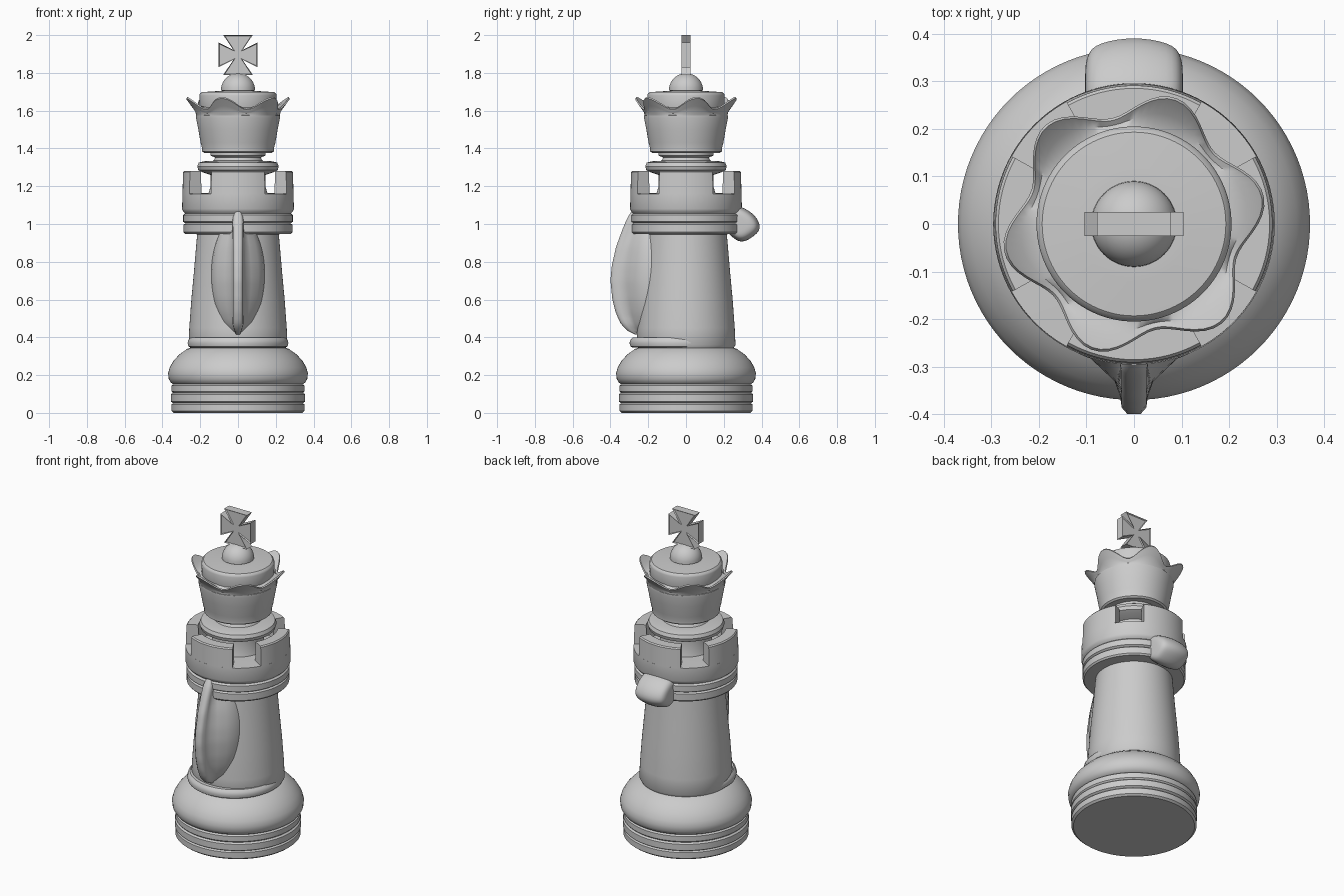
import bpy, bmesh
from math import sin, cos, pi, radians, sqrt

if "Cube" in bpy.data.objects:
    bpy.data.objects.remove(bpy.data.objects["Cube"])

N = 96


def finish(name, bm, angle=35):
    bmesh.ops.recalc_face_normals(bm, faces=bm.faces[:])
    me = bpy.data.meshes.new(name)
    bm.to_mesh(me)
    bm.free()
    ob = bpy.data.objects.new(name, me)
    bpy.context.collection.objects.link(ob)
    bpy.ops.object.select_all(action='DESELECT')
    ob.select_set(True)
    bpy.context.view_layer.objects.active = ob
    bpy.ops.object.shade_smooth_by_angle(angle=radians(angle))
    return ob


def loft(name, rings, angle=35):
    """Bridge closed rings of points and cap both ends."""
    bm = bmesh.new()
    vs = [[bm.verts.new(p) for p in ring] for ring in rings]
    n = len(rings[0])
    for a, b in zip(vs, vs[1:]):
        for i in range(n):
            j = (i + 1) % n
            bm.faces.new((a[i], a[j], b[j], b[i]))
    bm.faces.new(vs[0])
    bm.faces.new(vs[-1])
    return finish(name, bm, angle)


def turned(name, profile, y=0):
    return loft(name, [[(r * cos(2 * pi * i / N), y + r * sin(2 * pi * i / N), z)
                        for i in range(N)] for r, z in profile])


def lerp(table, z):
    for (a, u), (b, v) in zip(table, table[1:]):
        if z <= b:
            return u + (v - u) * (z - a) / (b - a)
    return table[-1][1]


# Stepped base with rounded shoulder
turned("base", [(.34, 0), (.352, .01), (.352, .045), (.343, .052), (.355, .06), (.355, .098),
                (.345, .106), (.352, .114), (.352, .145), (.342, .152), (.355, .16), (.367, .18),
                (.37, .21), (.362, .24), (.342, .275), (.31, .31), (.27, .338), (.24, .35)])
# Ring at foot of the tower, shifted to the front
turned("foot_ring", [(.25, .345), (.262, .352), (.267, .37), (.262, .388), (.25, .4)], -.032)
# Tapered tower
turned("tower", [(.25, .34), (.262, .36), (.258, .45), (.247, .6), (.233, .75), (.222, .88), (.214, .97)])
# Banded collar and battlement floor
turned("collar", [(.2, .945), (.28, .948), (.288, .957), (.288, .997), (.278, 1.004), (.29, 1.012),
                  (.29, 1.047), (.28, 1.056), (.29, 1.066), (.296, 1.08), (.294, 1.16), (.14, 1.165)])

# Four battlements
for k in range(4):
    rings = []
    for i in range(17):
        a = k * pi / 2 + radians(-29 + 58 * i / 16)
        rings.append([(r * cos(a), r * sin(a), z)
                      for r, z in ((.22, 1.15), (.294, 1.15), (.291, 1.274), (.285, 1.281), (.225, 1.281))])
    loft("battlement_%d" % (k + 1), rings)

# Neck with ring between tower and crown
turned("neck", [(.16, 1.15), (.145, 1.2), (.145, 1.26), (.19, 1.275), (.21, 1.285), (.216, 1.305),
                (.208, 1.325), (.18, 1.332), (.13, 1.335), (.12, 1.352), (.145, 1.362), (.145, 1.39)])
# Crown bowl
turned("crown_bowl", [(.13, 1.375), (.18, 1.377), (.19, 1.385), (.19, 1.4), (.198, 1.43),
                      (.21, 1.5), (.222, 1.56), (.222, 1.575), (.2, 1.58)])
# Flared rim with six points
rim = []
for r0, z0, dr, dz in ((.2, 1.565, 0, 0), (.22, 1.568, 0, 0), (.222, 1.59, .006, .006),
                       (.234, 1.607, .014, .018), (.253, 1.635, .026, .03),
                       (.248, 1.641, .026, .031), (.226, 1.622, .014, .018), (.2, 1.62, 0, 0)):
    ring = []
    for i in range(N):
        a = 2 * pi * i / N
        w = cos(6 * (a - radians(12)))
        ring.append(((r0 + dr * w) * cos(a), (r0 + dr * w) * sin(a), z0 + dz * w))
    rim.append(ring)
loft("crown_rim", rim, 50)
# Lid and dome
turned("lid", [(.19, 1.57), (.203, 1.6), (.205, 1.68), (.202, 1.69), (.193, 1.698), (.12, 1.703),
               (.1, 1.704)])
turned("dome", [(.075, 1.7), (.09, 1.708)] +
       [(.09 * cos(i * pi / 20), 1.71 + .088 * sin(i * pi / 20)) for i in range(1, 10)] + [(.002, 1.798)])

# Flared cross on top with sunken faces
quarter = [(.078, .105), (.024, .026), (.104, .066)]
outline = (quarter + [(x, -z) for x, z in quarter[::-1]]
           + [(-x, -z) for x, z in quarter] + [(-x, z) for x, z in quarter[::-1]])
bm = bmesh.new()
face = bm.faces.new([bm.verts.new((x, -.025, 1.895 + z)) for x, z in outline])
new = bmesh.ops.extrude_face_region(bm, geom=[face])["geom"]
bmesh.ops.translate(bm, vec=(0, .05, 0), verts=[v for v in new if isinstance(v, bmesh.types.BMVert)])
if not face.is_valid or len(bm.faces) < 14:
    bm.faces.new([v for v in bm.verts if v.co.y < 0])
bmesh.ops.recalc_face_normals(bm, faces=bm.faces[:])
bmesh.ops.inset_individual(bm, faces=[f for f in bm.faces if len(f.verts) == 12], thickness=.01, depth=-.007)
finish("cross", bm)

# Ridged mane down the front
ridge = [(.415, -.27), (.43, -.305), (.47, -.345), (.53, -.372), (.6, -.39), (.7, -.4), (.78, -.393),
         (.88, -.37), (.97, -.337), (1.03, -.312), (1.08, -.28)]
rings = []
for i in range(33):
    z = .415 + .665 * i / 32
    yo = lerp(ridge, z)
    w = .145 * sqrt(max(0, 1 - ((z - .72) / .32) ** 2))
    tip = min(1, .4 + (z - .415) * 12, .4 + (1.08 - z) * 12)
    half = []
    for k, f, m in ((.95, -.6, .03), (1, 0, .034), (.93, .22, .034), (.75, .42, .033),
                    (.48, .58, .032), (.28, .7, .03), (0, .84, .029), (0, .94, .026), (0, 1, .014)):
        half.append((max(w * k, m * tip), -.17 + (yo + .17) * f, z))
    rings.append(half + [(-x, y, zz) for x, y, zz in half[::-1]])
loft("mane", rings, 60)

# Rounded muzzle at the back: side outline lofted across the width
side = [(.22, 1.1), (.29, 1.095), (.335, 1.07), (.37, 1.04), (.39, 1.005), (.393, .975), (.378, .95),
        (.345, .925), (.31, .905), (.275, .907), (.245, .93), (.2, .97)]
rings = []
for x, s in ((-.103, .45), (-.1, .65), (-.09, .82), (-.07, .91), (-.035, .98), (0, 1),
             (.035, .98), (.07, .91), (.09, .82), (.1, .65), (.103, .45)):
    rings.append([(x, .27 + (y - .27) * s, 1.0 + (z - 1.0) * s) for y, z in side])
muzzle = loft("muzzle", rings, 60)
sub = muzzle.modifiers.new("smooth", 'SUBSURF')
sub.levels = sub.render_levels = 1
